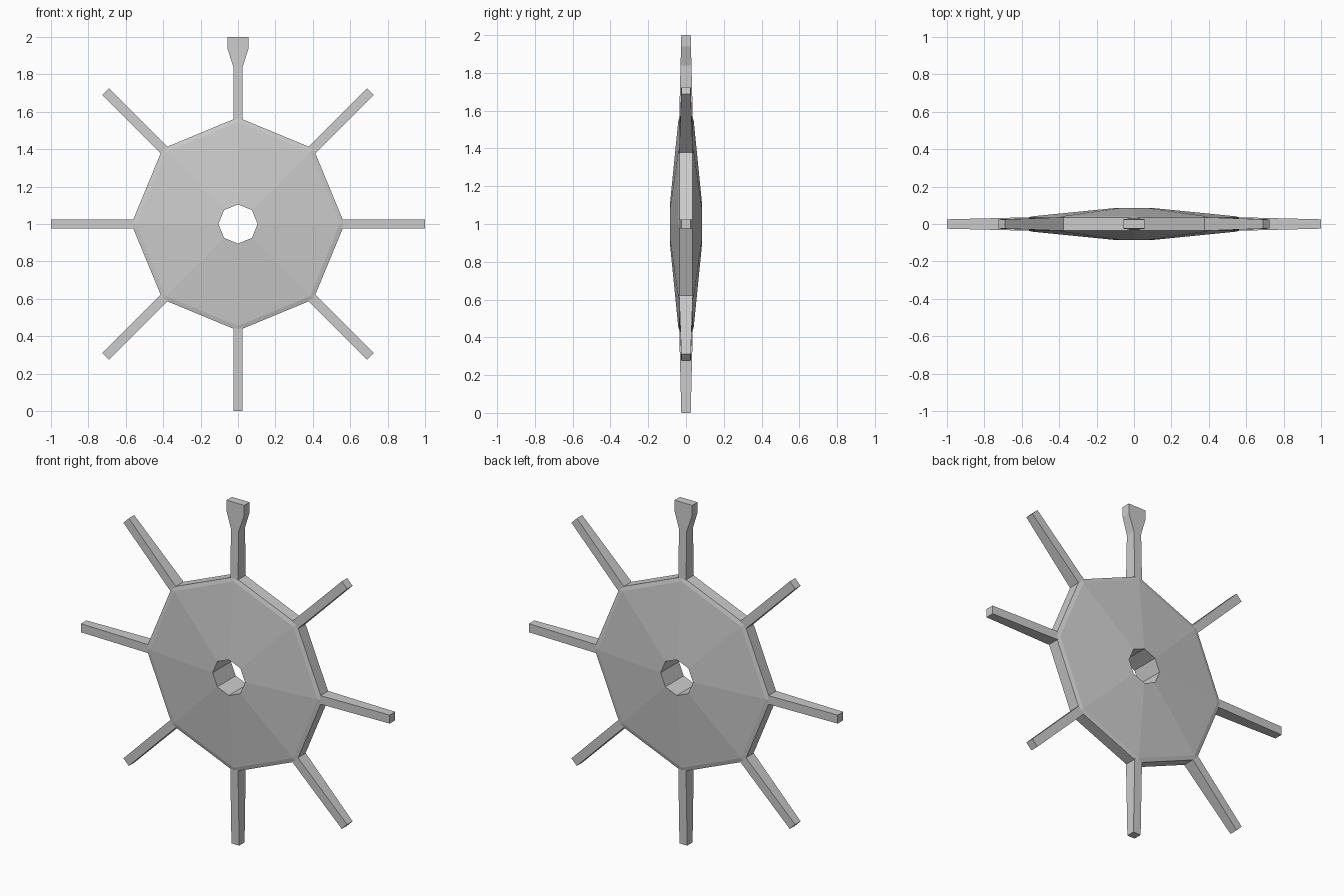
import bpy
import bmesh
from math import sin, cos, tau

cube = bpy.data.objects.get("Cube")
if cube:
    bpy.data.objects.remove(cube, do_unlink=True)

SIDES = 8
CENTRE_Z = 1.0

metal = bpy.data.materials.new("plain_grey")
metal.use_nodes = True
GREY = (0.6, 0.6, 0.6, 1)
metal.diffuse_color = GREY
metal.node_tree.nodes["Principled BSDF"].inputs["Base Color"].default_value = GREY


def loft(name, rings, closed=False):
    """Skin a list of equal-length point rings; closed joins last to first."""
    bm = bmesh.new()
    rows = [[bm.verts.new(p) for p in ring] for ring in rings]
    count = len(rows[0])
    pairs = list(zip(rows, rows[1:]))
    if closed:
        pairs.append((rows[-1], rows[0]))
    else:
        bm.faces.new(rows[0])
        bm.faces.new(rows[-1])
    for a, b in pairs:
        for i in range(count):
            j = (i + 1) % count
            bm.faces.new((a[i], a[j], b[j], b[i]))
    bmesh.ops.recalc_face_normals(bm, faces=bm.faces)
    mesh = bpy.data.meshes.new(name)
    bm.to_mesh(mesh)
    bm.free()
    mesh.materials.append(metal)
    obj = bpy.data.objects.new(name, mesh)
    obj.location.z = CENTRE_Z
    bpy.context.collection.objects.link(obj)
    return obj


# Octagonal disc with a thick hub, bevelled rim and open centre
half = [(0.105, 0.085), (0.545, 0.041), (0.57, 0.034)]
profile = [(r, -d) for r, d in half] + [(r, d) for r, d in reversed(half)]
loft("disc", [[(r * cos(k * tau / SIDES), y, r * sin(k * tau / SIDES))
               for r, y in profile] for k in range(SIDES)], closed=True)


# Spokes: stations of (radius, half width, half depth), built pointing up
def spoke(name, stations, turn):
    rings = [[(-w, -d, r), (w, -d, r), (w, d, r), (-w, d, r)]
             for r, w, d in stations]
    loft(name, rings).rotation_euler.y = turn


root = (0.52, 0.025, 0.037)
for k in range(1, SIDES):
    spoke(f"spoke_{k}", [root, (1.0, 0.025, 0.025)], k * tau / SIDES)

# Top spoke ends in a flared handle
spoke("flared_top_spoke", [root, (0.84, 0.025, 0.029),
                           (0.94, 0.057, 0.026), (1.0, 0.057, 0.025)], 0)
